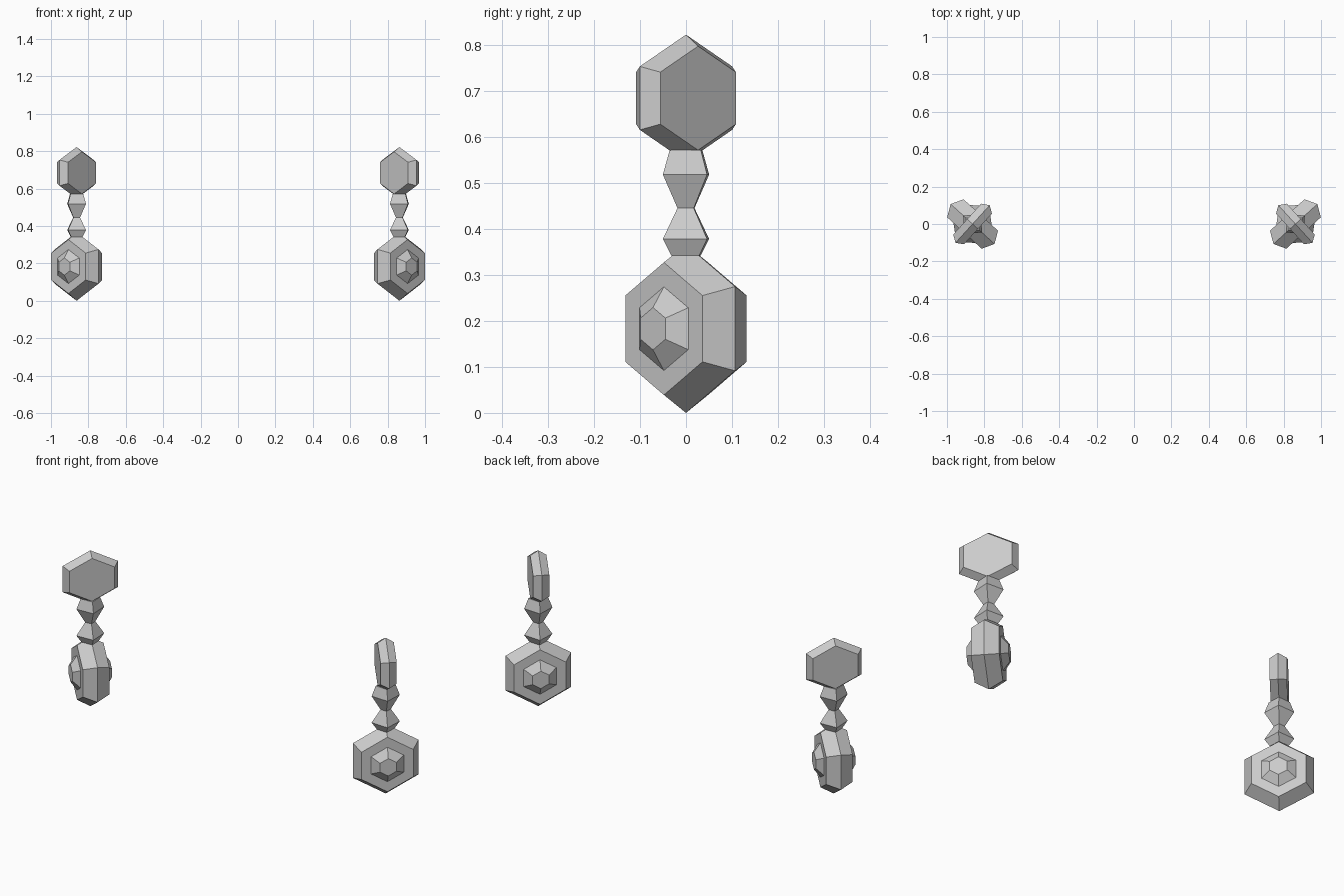
import bpy, bmesh
from math import sin, cos, pi, radians
from mathutils import Matrix, Vector

cube = bpy.data.objects.get("Cube")
if cube:
    bpy.data.objects.remove(cube, do_unlink=True)

grey = bpy.data.materials.new("stone grey")
grey.use_nodes = True
colour = (0.6, 0.6, 0.6, 1)
grey.diffuse_color = colour
grey.node_tree.nodes["Principled BSDF"].inputs["Base Color"].default_value = colour

TURN = radians(42.3)   # heading of the upper plate's face
SPREAD = 0.863         # distance of each pendant from the middle


def loft(name, sides, rings, matrix, stretch=1):
    """Join polygon rings, given as (height, radius), and cap both ends."""
    bm = bmesh.new()
    loops = []
    for h, r in rings:
        angles = [2 * pi * i / sides for i in range(sides)]
        loops.append([bm.verts.new((r * cos(a), stretch * r * sin(a), h)) for a in angles])
    for low, high in zip(loops, loops[1:]):
        for i in range(sides):
            j = (i + 1) % sides
            bm.faces.new((low[i], low[j], high[j], high[i]))
    bm.faces.new(loops[0][::-1])
    bm.faces.new(loops[-1])
    bm.transform(matrix)
    bmesh.ops.recalc_face_normals(bm, faces=bm.faces)
    mesh = bpy.data.meshes.new(name)
    bm.to_mesh(mesh)
    bm.free()
    mesh.materials.append(grey)
    bpy.context.collection.objects.link(bpy.data.objects.new(name, mesh))


def upright(heading, z):
    """Stand a ring stack on edge, facing the heading, one corner up."""
    n = Vector((cos(heading), sin(heading), 0))
    up = Vector((0, 0, 1))
    frame = Matrix((up, n.cross(up), n)).transposed().to_4x4()
    return Matrix.Translation((0, 0, z)) @ frame


for side, label in ((1, "left"), (-1, "right")):
    place = Matrix.Translation((side * SPREAD, 0, 0)) @ Matrix.Diagonal((side, 1, 1, 1))

    # Upper plate with a bevelled rim
    loft(label + "_upper_plate", 6, [(-0.039, 0.113), (0, 0.138), (0.039, 0.113)],
         place @ upright(TURN, 0.684), 1.135)

    # Lower plate, at a right angle to the upper one
    lower = place @ upright(TURN - pi / 2, 0.183)
    loft(label + "_lower_plate", 6, [(-0.065, 0.144), (0, 0.183), (0.065, 0.144)], lower)

    # Raised gem on each face of the lower plate
    for name, s in (("outer", 1), ("inner", -1)):
        loft(f"{label}_{name}_gem", 6, [(s * 0.06, 0.091), (s * 0.065, 0.091), (s * 0.097, 0.046)], lower)

    # Square faceted link beads between the plates
    loft(label + "_link_beads", 4,
         [(0.342, 0.043), (0.378, 0.068), (0.445, 0.025), (0.518, 0.068), (0.571, 0.048)],
         place @ Matrix.Rotation(TURN, 4, "Z"))
